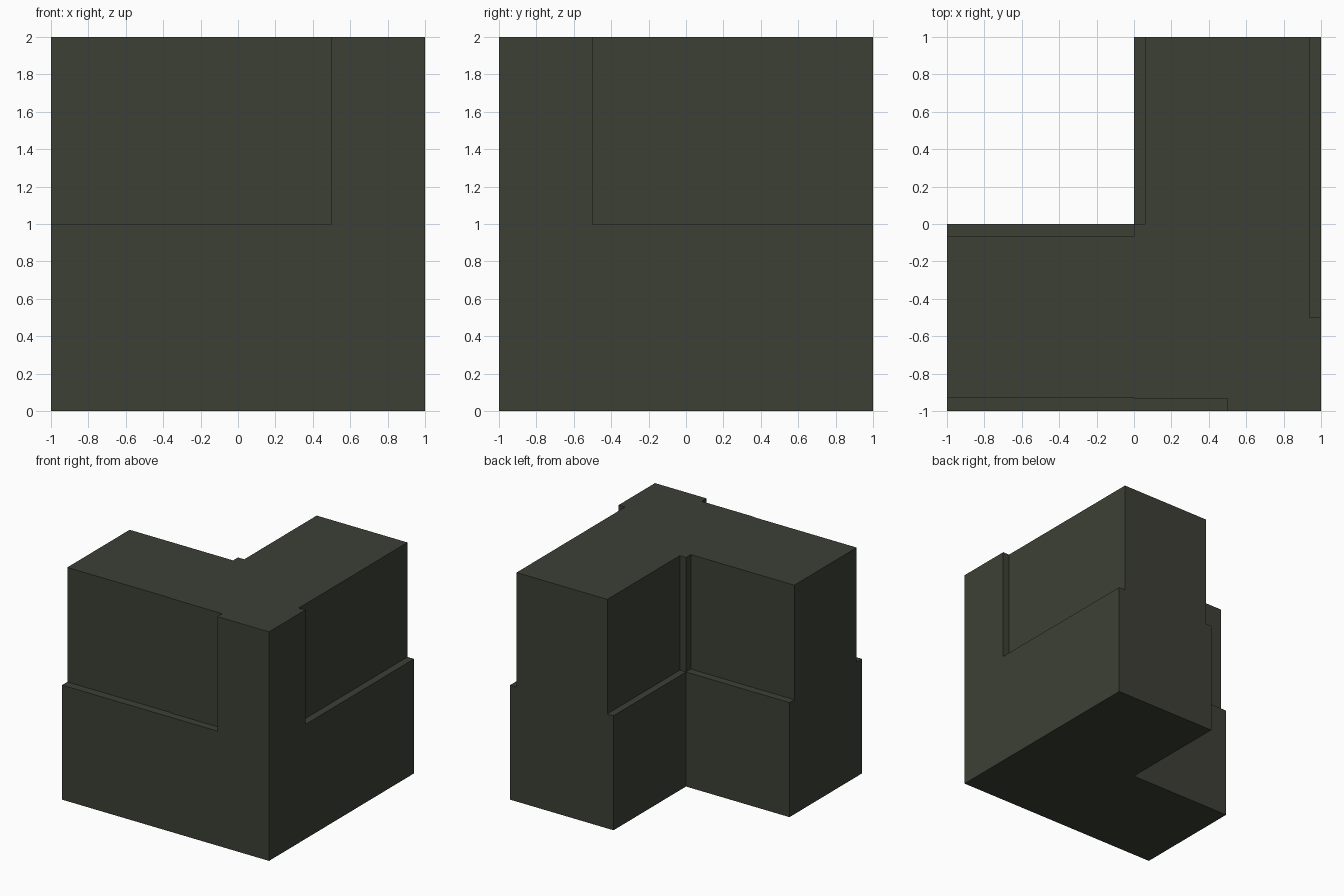
import bpy, bmesh

if "Cube" in bpy.data.objects:
    bpy.data.objects.remove(bpy.data.objects["Cube"])

olive = bpy.data.materials.new("dark olive")
olive.diffuse_color = (0.045, 0.051, 0.036, 1.0)
olive.use_nodes = True
olive.node_tree.nodes["Principled BSDF"].inputs["Base Color"].default_value = olive.diffuse_color


def prism(name, outline, z0, z1):
    """Extrude a flat outline upwards into a solid."""
    bm = bmesh.new()
    base = bm.faces.new([bm.verts.new((x, y, z0)) for x, y in outline])
    top = bmesh.ops.extrude_face_region(bm, geom=[base], use_keep_orig=True)
    verts = [v for v in top["geom"] if isinstance(v, bmesh.types.BMVert)]
    bmesh.ops.translate(bm, vec=(0, 0, z1 - z0), verts=verts)
    bmesh.ops.recalc_face_normals(bm, faces=bm.faces)
    mesh = bpy.data.meshes.new(name)
    bm.to_mesh(mesh)
    bm.free()
    obj = bpy.data.objects.new(name, mesh)
    bpy.context.collection.objects.link(obj)
    mesh.materials.append(olive)
    return obj


# Full-height L-shaped corner wall
wall = prism("corner_wall",
             [(-1, -1), (1, -1), (1, 1), (0, 1), (0, 0), (-1, 0)], 0, 2)

# Shallow recesses cut out of the upper half: x0, x1, y0, y1
recesses = {
    "front_left_recess": (-1.2, 0.0, -1.2, -0.927),
    "front_middle_recess": (-0.1, 0.5, -1.2, -0.933),
    "right_recess": (0.937, 1.2, -0.5, 1.2),
    "inner_left_recess": (-1.2, 0.0, -0.067, 0.2),
    "inner_back_recess": (-0.2, 0.06, 0.0, 1.2),
}
cutters = []
for name, (x0, x1, y0, y1) in recesses.items():
    cutter = prism(name, [(x0, y0), (x1, y0), (x1, y1), (x0, y1)], 1, 2.2)
    cutter.hide_render = True
    mod = wall.modifiers.new(name, 'BOOLEAN')
    mod.operation = 'DIFFERENCE'
    mod.solver = 'EXACT'
    mod.object = cutter
    cutters.append(cutter)

# Bake the cuts and drop the cutters
deps = bpy.context.evaluated_depsgraph_get()
baked = bpy.data.meshes.new_from_object(wall.evaluated_get(deps))
wall.modifiers.clear()
wall.data = baked
for cutter in cutters:
    bpy.data.objects.remove(cutter)
